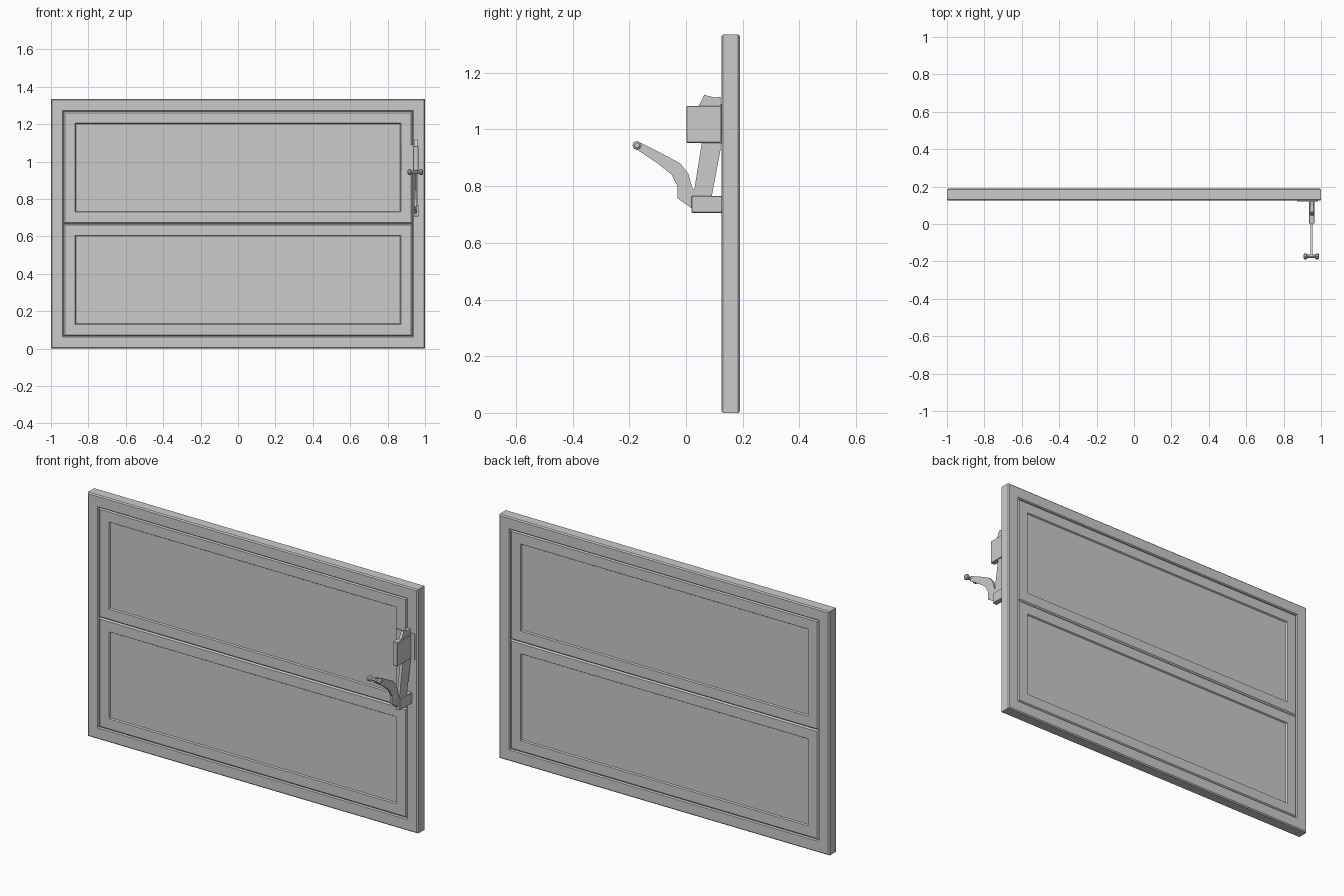
import bpy, bmesh
from mathutils import Matrix, Vector

if "Cube" in bpy.data.objects:
    bpy.data.objects.remove(bpy.data.objects["Cube"])

YC, HALF = 0.1575, 0.0325   # door mid-plane and half thickness


def finish(name, bm):
    bmesh.ops.recalc_face_normals(bm, faces=bm.faces[:])
    me = bpy.data.meshes.new(name)
    bm.to_mesh(me)
    bm.free()
    ob = bpy.data.objects.new(name, me)
    bpy.context.collection.objects.link(ob)
    return ob


def rect_loops(name, x0, x1, z0, z1, front, closed):
    """Nested rectangles from (inset, half depth) pairs, mirrored front to back."""
    prof = [(i, YC - d) for i, d in front] + [(i, YC + d) for i, d in reversed(front)]
    bm = bmesh.new()
    loops = []
    for i, y in prof:
        loops.append([bm.verts.new(p) for p in (
            (x0 + i, y, z0 + i), (x1 - i, y, z0 + i),
            (x1 - i, y, z1 - i), (x0 + i, y, z1 - i))])
    pairs = list(zip(loops, loops[1:]))
    if closed:
        pairs.append((loops[-1], loops[0]))
    else:
        bm.faces.new(loops[0])
        bm.faces.new(loops[-1])
    for a, b in pairs:
        for k in range(4):
            n = (k + 1) % 4
            bm.faces.new((a[k], a[n], b[n], b[k]))
    return finish(name, bm)


def side_plate(name, pts, xa, xb):
    """Extrude a (y, z) outline along x."""
    bm = bmesh.new()
    f = bm.faces.new([bm.verts.new((xa, y, z)) for y, z in pts])
    r = bmesh.ops.extrude_face_region(bm, geom=[f])
    vs = [v for v in r['geom'] if isinstance(v, bmesh.types.BMVert)]
    bmesh.ops.translate(bm, verts=vs, vec=(xb - xa, 0, 0))
    return finish(name, bm)


def box(name, lo, hi, bevel=0.0):
    bm = bmesh.new()
    lo, hi = Vector(lo), Vector(hi)
    bmesh.ops.create_cube(bm, size=1, matrix=Matrix.Translation((lo + hi) / 2)
                          @ Matrix.Diagonal((*(hi - lo), 1)))
    if bevel:
        bmesh.ops.bevel(bm, geom=bm.edges[:], offset=bevel, segments=1, affect='EDGES')
    return finish(name, bm)


def rod_x(name, x, y, z, stations, sides=8):
    """Turned rod along x from (x offset, radius) stations."""
    bm = bmesh.new()
    for (a, ra), (b, rb) in zip(stations, stations[1:]):
        m = Matrix.Translation((x + (a + b) / 2, y, z)) @ Matrix.Rotation(1.5707963, 4, 'Y')
        bmesh.ops.create_cone(bm, cap_ends=True, segments=sides, radius1=ra, radius2=rb,
                              depth=b - a, matrix=m)
    return finish(name, bm)


# outer frame with eased edges
H = HALF
rect_loops("door_frame", -1, 1, 0, 1.335,
           [(0, H - 0.006), (0.006, H), (0.062, H), (0.067, H - 0.006)], True)

# two panels: eased border moulding, then a sunken field
for name, z0 in (("lower_panel", 0.067), ("upper_panel", 0.6675)):
    rect_loops(name, -0.933, 0.933, z0, z0 + 0.6005,
               [(0, H - 0.009), (0.007, H - 0.002), (0.062, H - 0.002), (0.067, H - 0.010)],
               False)

# latch: mounting plate, upper guide and lower pivot block
box("mounting_plate", (0.872, 0.120, 0.95), (0.985, 0.127, 1.09))
box("upper_guide", (0.936, 0.002, 0.953), (0.964, 0.127, 1.083), 0.002)
box("pivot_block", (0.938, 0.020, 0.706), (0.966, 0.127, 0.766), 0.002)

# slanted latch bar
side_plate("latch_bar", [(0.025, 0.76), (0.09, 0.76), (0.122, 0.93), (0.122, 1.115),
                         (0.10, 1.113), (0.065, 1.122), (0.045, 1.083), (0.055, 0.95)],
           0.943, 0.959)

# curved lever
side_plate("lever", [(0.03, 0.715), (-0.03, 0.757), (-0.03, 0.80), (-0.052, 0.842),
                     (-0.10, 0.880), (-0.175, 0.930), (-0.165, 0.955), (-0.09, 0.918),
                     (-0.02, 0.880), (0.008, 0.845), (0.022, 0.795), (0.06, 0.765)],
           0.943, 0.955)

# crossbar grip with thicker ends
rod_x("lever_grip", 0.948, -0.173, 0.944,
      [(-0.042, 0.009), (-0.036, 0.016), (-0.026, 0.016), (-0.020, 0.009),
       (0.020, 0.009), (0.026, 0.016), (0.036, 0.016), (0.042, 0.009)])
